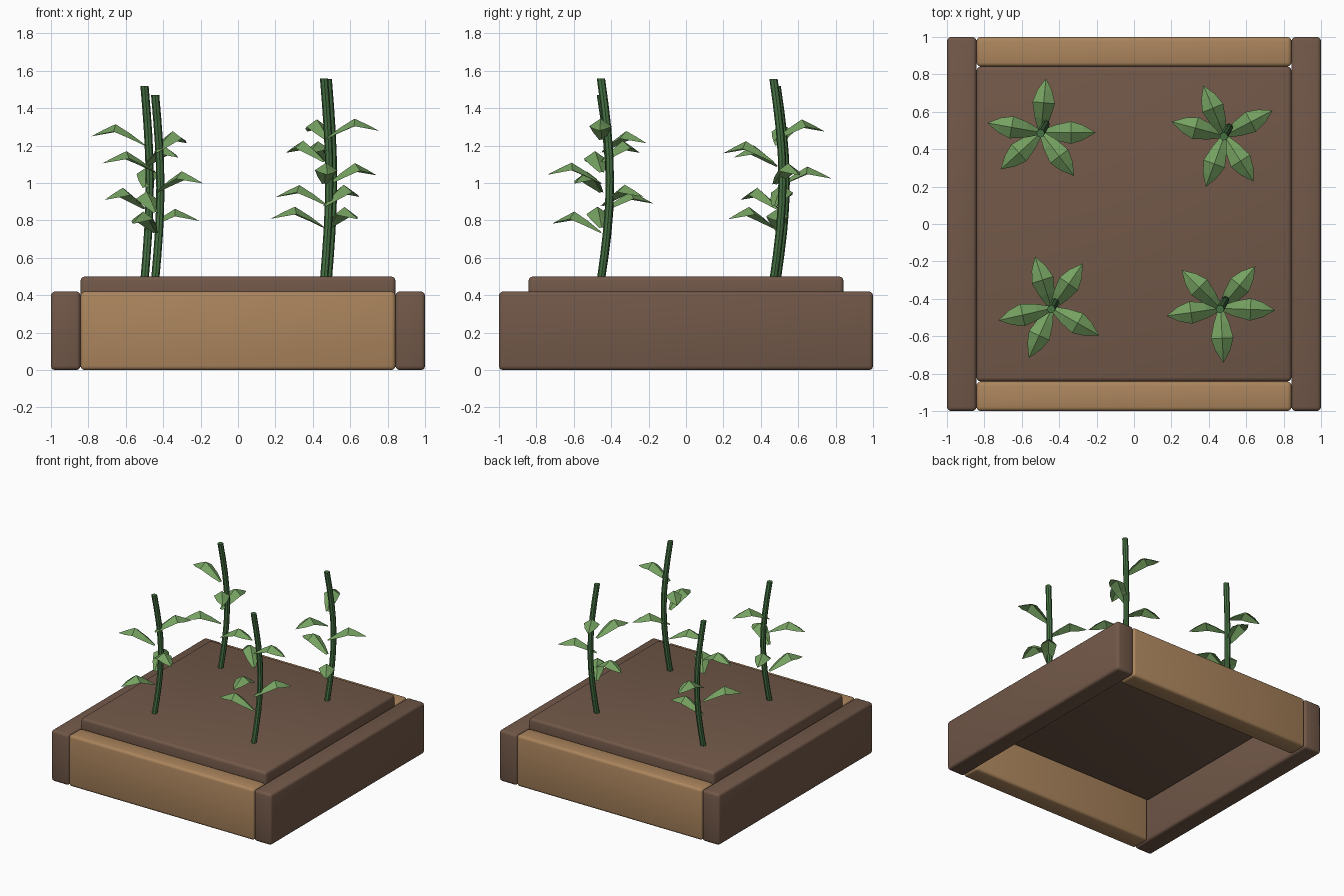
import bpy, bmesh, math
from mathutils import Matrix, Vector

if "Cube" in bpy.data.objects:
    bpy.data.objects.remove(bpy.data.objects["Cube"], do_unlink=True)


def material(name, rgb):
    m = bpy.data.materials.new(name)
    m.use_nodes = True
    m.diffuse_color = (*rgb, 1)
    m.node_tree.nodes["Principled BSDF"].inputs["Base Color"].default_value = (*rgb, 1)
    return m


DARK = material("dark brown", (0.168, 0.098, 0.066))
TAN = material("tan wood", (0.41, 0.235, 0.11))
STEM = material("stem green", (0.06, 0.165, 0.055))
LEAF = material("leaf green", (0.18, 0.36, 0.12))


def finish(name, bm, mat):
    mesh = bpy.data.meshes.new(name)
    bm.to_mesh(mesh)
    bm.free()
    mesh.materials.append(mat)
    obj = bpy.data.objects.new(name, mesh)
    bpy.context.collection.objects.link(obj)
    return obj


def board(name, centre, size, mat):
    """Block with softly rounded edges."""
    bm = bmesh.new()
    bmesh.ops.create_cube(bm, size=1)
    bmesh.ops.scale(bm, vec=size, verts=bm.verts)
    bmesh.ops.translate(bm, vec=centre, verts=bm.verts)
    bmesh.ops.bevel(bm, geom=bm.edges[:], offset=0.022, segments=3,
                    profile=0.5, affect='EDGES')
    obj = finish(name, bm, mat)
    bpy.ops.object.select_all(action='DESELECT')
    bpy.context.view_layer.objects.active = obj
    obj.select_set(True)
    bpy.ops.object.shade_smooth_by_angle(angle=math.radians(40))


# Planter frame: long dark sides, tan ends between them, raised soil slab
T, H = 0.158, 0.42
IN = 1 - T
for side, s in (("left", 1), ("right", -1)):
    board(side + "_side_board", (s * (1 - T / 2), 0, H / 2), (T, 2, H), DARK)
for side, s in (("front", -1), ("back", 1)):
    board(side + "_board", (0, s * (1 - T / 2), H / 2), (2 * IN, T, H), TAN)
board("soil", (0, 0, 0.42), (2 * IN, 2 * IN, 0.16), DARK)

# Plants
SOIL_TOP = 0.5
BEND = Vector((0.028, 0.048, 0))


def stem_point(base, height, t):
    return base + Vector((0, 0, height * t)) + BEND * math.sin(math.pi * t)


def stem(name, base, height, radius=0.022, sides=8, rings=8):
    bm = bmesh.new()
    loops = []
    for k in range(rings + 1):
        c = stem_point(base, height, k / rings)
        loops.append([bm.verts.new(c + Vector((radius * math.cos(a), radius * math.sin(a), 0)))
                      for a in (math.tau * j / sides for j in range(sides))])
    for low, high in zip(loops, loops[1:]):
        for j in range(sides):
            n = (j + 1) % sides
            bm.faces.new((low[j], low[n], high[n], high[j]))
    bm.faces.new(loops[-1])
    bm.faces.new(loops[0][::-1])
    finish(name, bm, STEM)


# Leaf stations: reach, half width, midrib height, droop of the edges
STATIONS = [(0, 0.012, -0.045, 0.005), (0.08, 0.042, 0.015, 0.025),
            (0.16, 0.06, 0.065, 0.04), (0.225, 0.04, 0.035, 0.022)]
TIP = (0.292, 0, 0)


def add_leaf(bm, origin, angle):
    """Tent-folded leaf that arches out and down to a point."""
    place = Matrix.Translation(origin) @ Matrix.Rotation(angle, 4, 'Z')
    rows = []
    for r, w, z, droop in STATIONS:
        rows.append([bm.verts.new(place @ Vector(p)) for p in
                     ((r, -w, z - droop), (r, 0, z), (r, w, z - droop))])
    for a, b in zip(rows, rows[1:]):
        for j in range(2):
            bm.faces.new((a[j], b[j], b[j + 1], a[j + 1]))
    tip = bm.verts.new(place @ Vector(TIP))
    for j in range(2):
        bm.faces.new((rows[-1][j], tip, rows[-1][j + 1]))


GOLDEN = math.radians(137.5)
PLANTS = [("front_left", 0.46, -0.455, 1.06), ("front_right", -0.443, -0.455, 0.97),
          ("back_left", 0.48, 0.468, 1.055), ("back_right", -0.50, 0.485, 1.02)]
for i, (name, x, y, height) in enumerate(PLANTS):
    base = Vector((x, y, SOIL_TOP))
    stem(name + "_stem", base - Vector((0, 0, 0.02)), height + 0.02)
    bm = bmesh.new()
    # Five leaves spiral down the stem
    for k in range(5):
        t = 0.735 - 0.111 * k
        add_leaf(bm, base + Vector((0.003, 0.004, height * t)), i - 0.035 + GOLDEN * k)
    finish(name + "_leaves", bm, LEAF)
